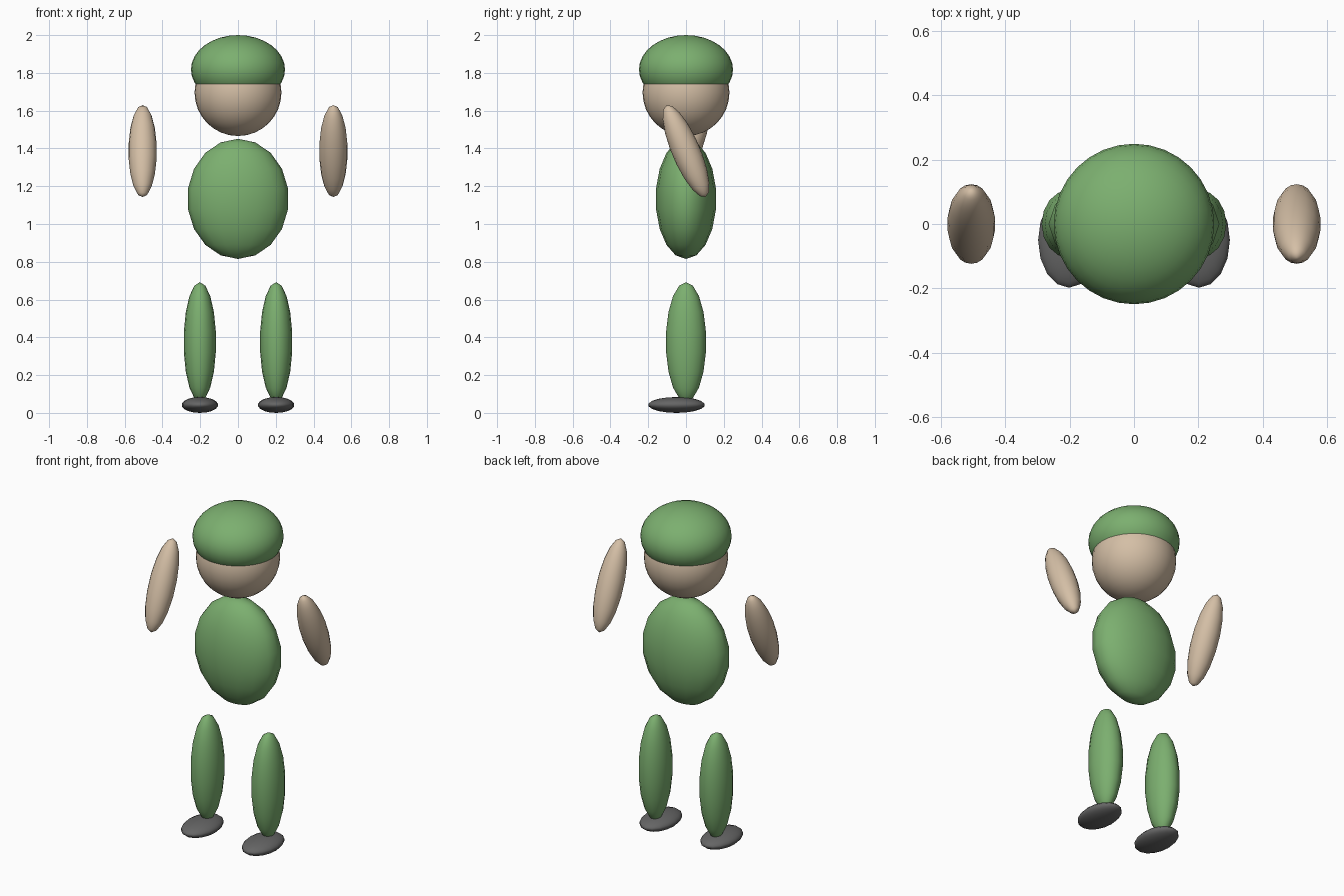
import bpy
import math

cube = bpy.data.objects.get("Cube")
if cube:
    bpy.data.objects.remove(cube, do_unlink=True)


def make_material(name, rgb):
    mat = bpy.data.materials.new(name)
    mat.use_nodes = True
    color = (*rgb, 1.0)
    mat.diffuse_color = color
    mat.node_tree.nodes["Principled BSDF"].inputs["Base Color"].default_value = color
    return mat


green = make_material("leaf green", (0.20, 0.43, 0.16))
skin = make_material("skin tan", (0.66, 0.52, 0.38))
grey = make_material("shoe grey", (0.13, 0.13, 0.13))


def ellipsoid(name, center, radii, mat, segments=16, rings=9, tilt=0.0):
    """Smooth ball stretched to the given radii and tilted about x."""
    bpy.ops.mesh.primitive_uv_sphere_add(
        segments=segments, ring_count=rings, radius=1,
        location=center, rotation=(tilt, 0, 0))
    obj = bpy.context.object
    obj.name = name
    obj.scale = radii
    obj.data.materials.append(mat)
    bpy.ops.object.shade_smooth()
    return obj


# Head and cap
ellipsoid("head", (0, 0, 1.696), (0.23, 0.23, 0.23), skin, 32, 16)
ellipsoid("cap", (0, 0, 1.818), (0.249, 0.249, 0.182), green, 32, 16)

# Torso
ellipsoid("torso", (0, 0, 1.133), (0.269, 0.161, 0.318), green)

# Limbs: the left arm swings back at the hand's opposite end to the right arm
for side, sign in (("left", 1), ("right", -1)):
    ellipsoid(side + "_arm", (0.505 * sign, 0, 1.386), (0.075, 0.075, 0.264),
              skin, tilt=math.radians(23 * sign))
    ellipsoid(side + "_leg", (0.202 * sign, 0, 0.376), (0.086, 0.107, 0.316), green)
    ellipsoid(side + "_shoe", (0.202 * sign, -0.05, 0.042), (0.097, 0.15, 0.042), grey)
